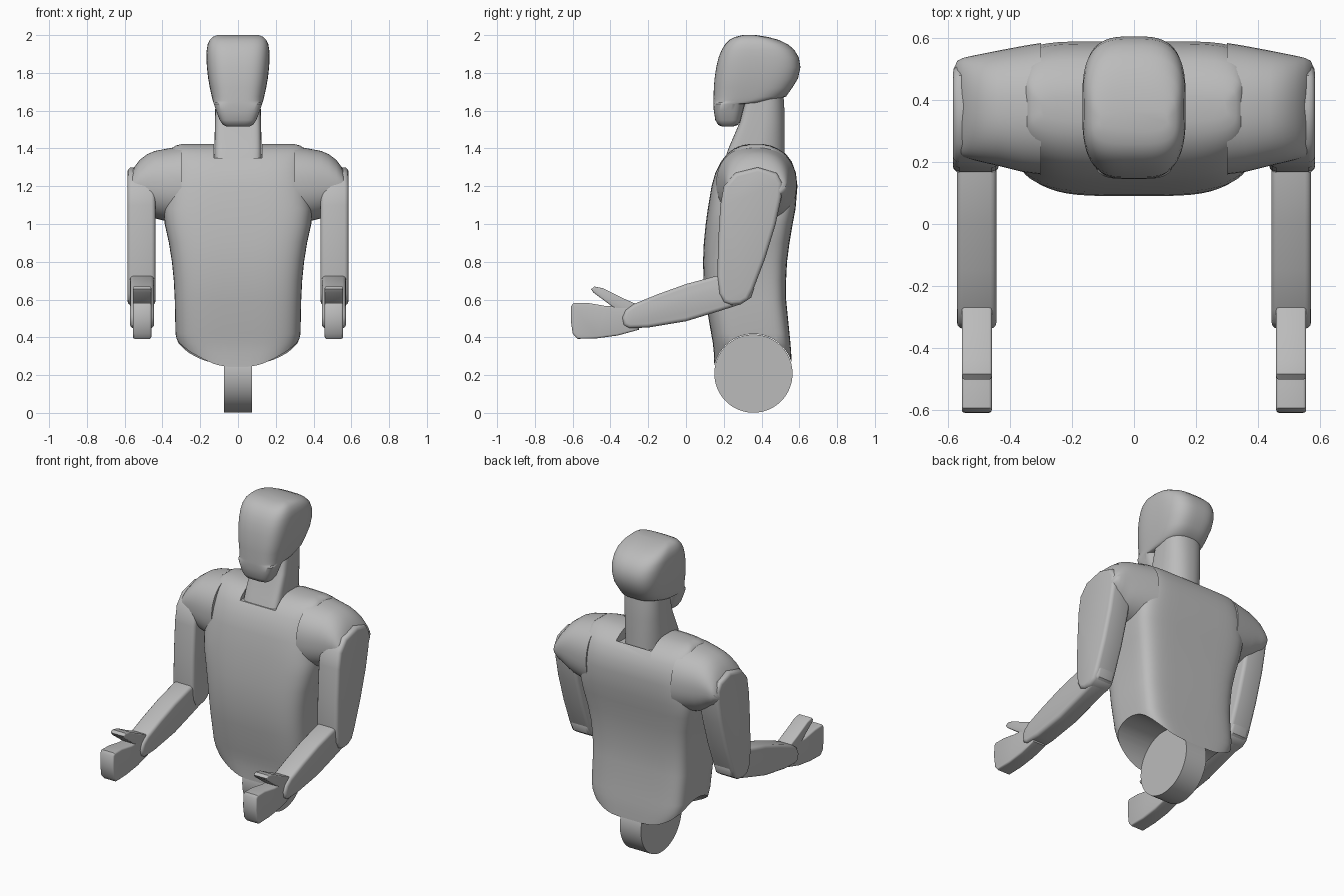
import bpy, bmesh, math

cube = bpy.data.objects.get("Cube")
if cube:
    bpy.data.objects.remove(cube, do_unlink=True)

grey = bpy.data.materials.new("plain_grey")
grey.use_nodes = True
GREY = (0.5, 0.5, 0.5, 1)
grey.diffuse_color = GREY
grey.node_tree.nodes["Principled BSDF"].inputs["Base Color"].default_value = GREY


def finish(name, bm):
    """Turn a bmesh into a grey object."""
    bmesh.ops.recalc_face_normals(bm, faces=bm.faces)
    mesh = bpy.data.meshes.new(name)
    bm.to_mesh(mesh)
    bm.free()
    mesh.materials.append(grey)
    ob = bpy.data.objects.new(name, mesh)
    bpy.context.collection.objects.link(ob)
    return ob


def select(ob):
    bpy.ops.object.select_all(action='DESELECT')
    ob.select_set(True)
    bpy.context.view_layer.objects.active = ob


def smooth(ob, angle=35):
    select(ob)
    bpy.ops.object.shade_smooth_by_angle(angle=math.radians(angle))


def mirror(ob):
    ob.modifiers.new("other_side", 'MIRROR')


def cut(ob, cutter):
    mod = ob.modifiers.new("cut", 'BOOLEAN')
    mod.operation, mod.solver, mod.object = 'DIFFERENCE', 'EXACT', cutter
    select(ob)
    bpy.ops.object.modifier_apply(modifier=mod.name)
    bpy.data.objects.remove(cutter, do_unlink=True)


def loft(name, rows, front, back, along='z', n=56):
    """Skin superellipse sections (position, y0, y1, b0, b1)."""
    bm = bmesh.new()
    rings = []
    for t, y0, y1, b0, b1 in rows:
        ring = []
        for i in range(n):
            a = math.tau * (i + 0.5) / n
            c, s = math.cos(a), math.sin(a)
            p = 2 / (back if s > 0 else front)
            b = (b0 + b1) / 2 + (b1 - b0) / 2 * math.copysign(abs(c) ** p, c)
            y = (y0 + y1) / 2 + (y1 - y0) / 2 * math.copysign(abs(s) ** p, s)
            ring.append(bm.verts.new((b, y, t) if along == 'z' else (t, y, b)))
        rings.append(ring)
    for lo, hi in zip(rings, rings[1:]):
        for i in range(n):
            j = (i + 1) % n
            bm.faces.new((lo[i], lo[j], hi[j], hi[i]))
    bm.faces.new(rings[0])
    bm.faces.new(rings[-1])
    return finish(name, bm)


def slab(name, outline, x0, x1, bevel=0.0):
    """Extrude a side outline of (y, z) points across x, rounding its rims."""
    bm = bmesh.new()
    face = bm.faces.new([bm.verts.new((x0, y, z)) for y, z in outline])
    new = bmesh.ops.extrude_face_region(bm, geom=[face])["geom"]
    bmesh.ops.translate(bm, vec=(x1 - x0, 0, 0),
                        verts=[v for v in new if isinstance(v, bmesh.types.BMVert)])
    if bevel:
        rims = [e for e in bm.edges if abs(e.verts[0].co.x - e.verts[1].co.x) < 1e-5]
        bmesh.ops.bevel(bm, geom=rims, offset=bevel, segments=3, profile=0.5,
                        affect='EDGES', clamp_overlap=True)
    return finish(name, bm)


def disc(radius, n=96):
    return [(0.357 + radius * math.cos(math.tau * i / n),
             0.208 + radius * math.sin(math.tau * i / n)) for i in range(n)]


def even(rows):
    """Expand (z, y0, y1, half width) rows to symmetric sections."""
    return [(z, y0, y1, -w, w) for z, y0, y1, w in rows]


# Torso: tapering shell, arched over the hip disc and slotted for the neck
torso = loft("torso", even([
    (0.23, .15, .56, .20), (0.25, .15, .56, .235), (0.32, .147, .557, .295),
    (0.37, .142, .553, .322), (0.42, .133, .548, .331), (0.6, .102, .53, .335),
    (0.7, .093, .53, .34), (0.8, .09, .535, .35), (0.9, .094, .548, .366),
    (1.0, .104, .565, .388), (1.08, .115, .58, .395), (1.2, .135, .59, .378),
    (1.27, .155, .582, .366), (1.33, .185, .56, .362), (1.37, .215, .53, .36),
    (1.4, .255, .485, .35), (1.415, .29, .45, .33), (1.423, .33, .41, .30)]), 4, 6)
cut(torso, slab("arch_cutter", disc(0.21), -0.6, 0.6))
cut(torso, slab("neck_cutter", [(0, 1.35), (.53, 1.35), (.53, 1.6), (0, 1.6)], -.126, .126))
smooth(torso)

# Hip disc
smooth(slab("hip_disc", disc(0.207), -0.075, 0.075))

# Neck: flat sloping front, round back
smooth(loft("neck", even([
    (1.33, .2, .522, .125), (1.4, .225, .522, .125), (1.54, .285, .522, .122),
    (1.63, .308, .52, .12), (1.75, .32, .51, .115)]), 7, 2.3))

# Head: narrow jaw, overhanging back of the skull
smooth(loft("head", even([
    (1.516, .19, .25, .06), (1.525, .17, .275, .08), (1.55, .155, .292, .097),
    (1.6, .147, .302, .116), (1.635, .145, .31, .128), (1.642, .145, .42, .13),
    (1.655, .145, .47, .134), (1.675, .146, .53, .139), (1.72, .147, .562, .149),
    (1.77, .151, .593, .158), (1.83, .16, .606, .165), (1.88, .172, .598, .167),
    (1.92, .188, .575, .166), (1.95, .206, .542, .161), (1.975, .23, .49, .15),
    (1.99, .258, .435, .135), (2.0, .3, .37, .11)]), 3.6, 3.2), 40)

# Shoulders: cones running outward and rounding down into the arms
shoulders = loft("shoulders", [
    (.30, .16, .585, 1.0, 1.412), (.36, .168, .575, 1.01, 1.402),
    (.44, .188, .56, 1.03, 1.387), (.48, .197, .552, 1.05, 1.37),
    (.52, .207, .544, 1.08, 1.34), (.55, .215, .537, 1.1, 1.3),
    (.57, .225, .528, 1.13, 1.26), (.583, .25, .5, 1.15, 1.2)], 2.3, 2.3, along='x')
mirror(shoulders)
smooth(shoulders, 40)

# Arm parts as rounded slabs, mirrored to the other side
ARM = {
    "upper_arms": ([(.2, 1.2), (.182, 1.1), (.17, .9), (.166, .72), (.176, .63), (.2, .585),
                    (.24, .57), (.29, .575), (.33, .6), (.355, .65), (.42, .82), (.475, 1.0),
                    (.505, 1.14), (.51, 1.22), (.48, 1.27), (.38, 1.3), (.26, 1.27)],
                   .437, .585, .022),
    "forearms": ([(.16, .725), (.0, .682), (-.15, .628), (-.28, .575), (-.32, .545),
                  (-.338, .505), (-.33, .465), (-.3, .448), (-.2, .452), (.0, .485),
                  (.18, .54), (.29, .575), (.345, .61), (.362, .66), (.35, .7), (.28, .73)],
                 .444, .572, .02),
    "hands": ([(-.25, .57), (-.33, .565), (-.42, .565), (-.52, .582), (-.595, .583),
               (-.608, .565), (-.61, .49), (-.6, .42), (-.575, .392), (-.47, .395),
               (-.36, .41), (-.25, .44)], .459, .556, .01),
    "thumbs": ([(-.25, .57), (-.34, .61), (-.44, .66), (-.485, .669), (-.502, .655),
                (-.49, .637), (-.42, .585), (-.36, .54), (-.25, .5)], .459, .556, .008),
}
for name, (outline, x0, x1, bevel) in ARM.items():
    part = slab(name, outline, x0, x1, bevel)
    mirror(part)
    smooth(part)
